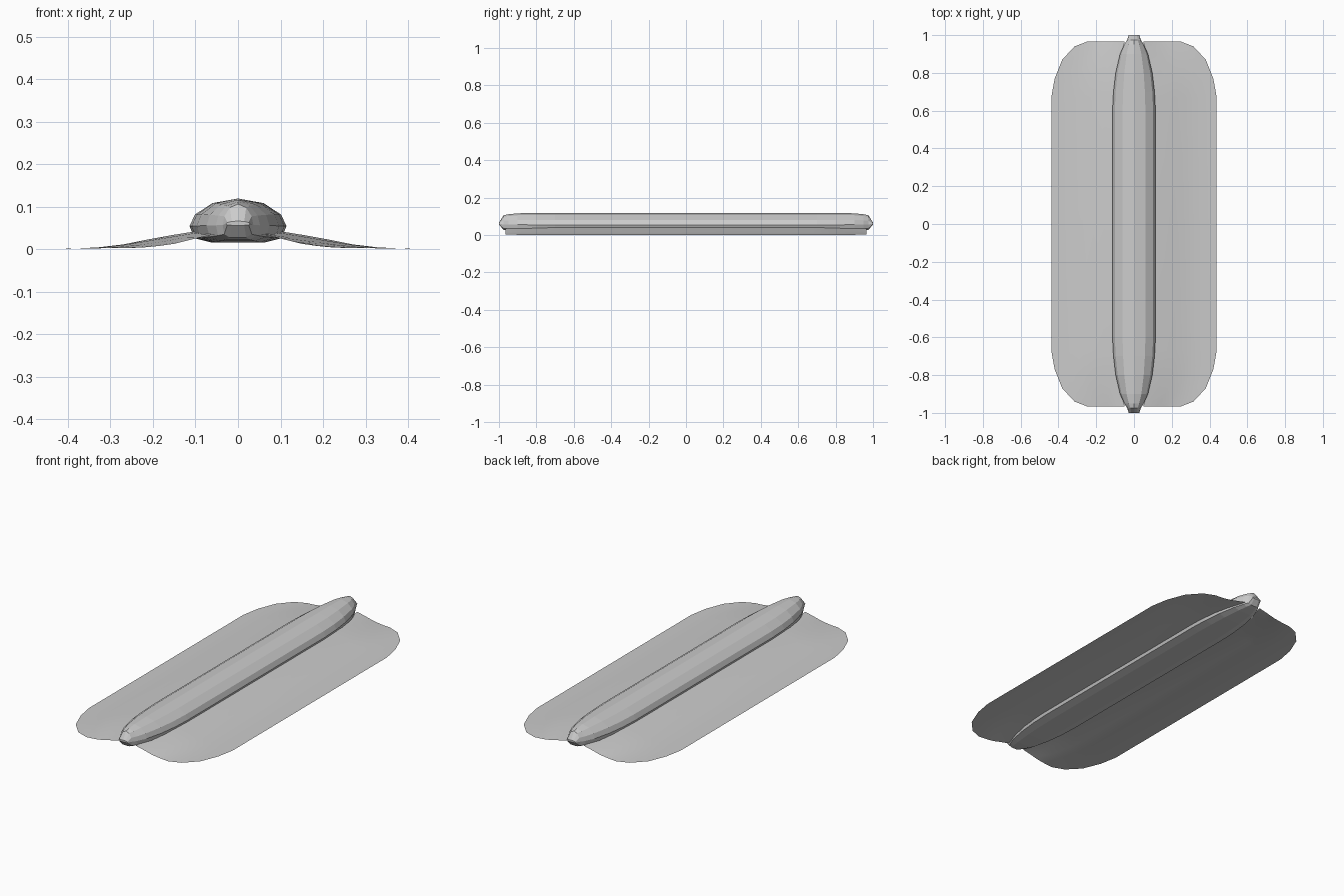
import bpy

if "Cube" in bpy.data.objects:
    bpy.data.objects.remove(bpy.data.objects["Cube"])

grey = bpy.data.materials.new("light grey")
grey.diffuse_color = (0.6, 0.6, 0.6, 1)
grey.use_nodes = True
grey.node_tree.nodes["Principled BSDF"].inputs["Base Color"].default_value = grey.diffuse_color


def make(name, verts, faces):
    mesh = bpy.data.meshes.new(name)
    mesh.from_pydata(verts, [], faces)
    mesh.materials.append(grey)
    obj = bpy.data.objects.new(name, mesh)
    bpy.context.collection.objects.link(obj)
    return obj


def lerp(a, b, t):
    return a + (b - a) * t


def sample(table, x):
    # linear interpolation in a list of (x, value) pairs
    for (x0, v0), (x1, v1) in zip(table, table[1:]):
        if x <= x1:
            return lerp(v0, v1, max(0, (x - x0) / (x1 - x0)))
    return table[-1][1]


# Body: faceted cross-section lofted along y, tapering at both ends
section = [(0, 1), (0.53, 0.79), (0.89, 0.27), (1, -0.25), (0.9, -0.8), (0.53, -1)]
ring = section + [(0, -1)] + [(-x, z) for x, z in section[:0:-1]]
stations = [  # y, half width, top, bottom
    (0.6, 0.114, 0.119, 0.015), (0.7, 0.109, 0.119, 0.015),
    (0.8, 0.097, 0.119, 0.016), (0.9, 0.074, 0.116, 0.019),
    (0.95, 0.052, 0.111, 0.023), (0.975, 0.036, 0.106, 0.027),
    (1.0, 0.028, 0.066, 0.056)]
loft = [(-y, w, t, b) for y, w, t, b in stations[::-1]] + stations
n = len(ring)
verts, faces = [], []
for y, w, top, bottom in loft:
    mid, half = (top + bottom) / 2, (top - bottom) / 2
    verts += [(x * w, y, mid + z * half) for x, z in ring]
for i in range(len(loft) - 1):
    for j in range(n):
        k = (j + 1) % n
        faces.append((i * n + j, (i + 1) * n + j, (i + 1) * n + k, i * n + k))
faces += [tuple(range(n)), tuple(range(len(verts) - 1, len(verts) - n - 1, -1))]
make("body", verts, faces)

# Side flaps: thin sheets sloping to the ground, drooping towards the ends
outer = [(0.67, 0.438), (0.77, 0.42), (0.87, 0.38), (0.94, 0.315), (0.965, 0.25)]
inner = [(0.6, 0.108), (0.77, 0.098), (0.87, 0.08), (0.94, 0.055), (0.965, 0.05)]
middle_height = [(0.05, 0.042), (0.11, 0.041), (0.2, 0.025), (0.28, 0.009),
                 (0.35, 0.002), (0.44, 0)]
end_height = [(0.05, 0.036), (0.1, 0.025), (0.16, 0.01), (0.23, 0.003), (0.35, 0.001), (0.44, 0)]
rows = [-y for y, _ in outer[::-1]] + [y for y, _ in outer]
cols = 7
for side, name in ((1, "right_flap"), (-1, "left_flap")):
    verts, faces = [], []
    for y in rows:
        droop = max(0, (abs(y) - 0.67) / 0.295) ** 1.5
        for c in range(cols):
            x = lerp(sample(inner, abs(y)), sample(outer, abs(y)), c / (cols - 1))
            z = lerp(sample(middle_height, x), sample(end_height, x), droop)
            verts.append((side * x, y, z))
    for i in range(len(rows) - 1):
        for c in range(cols - 1):
            a = i * cols + c
            quad = (a, a + 1, a + cols + 1, a + cols)
            faces.append(quad if side > 0 else quad[::-1])
    flap = make(name, verts, faces)
    flap.data.shade_smooth()
